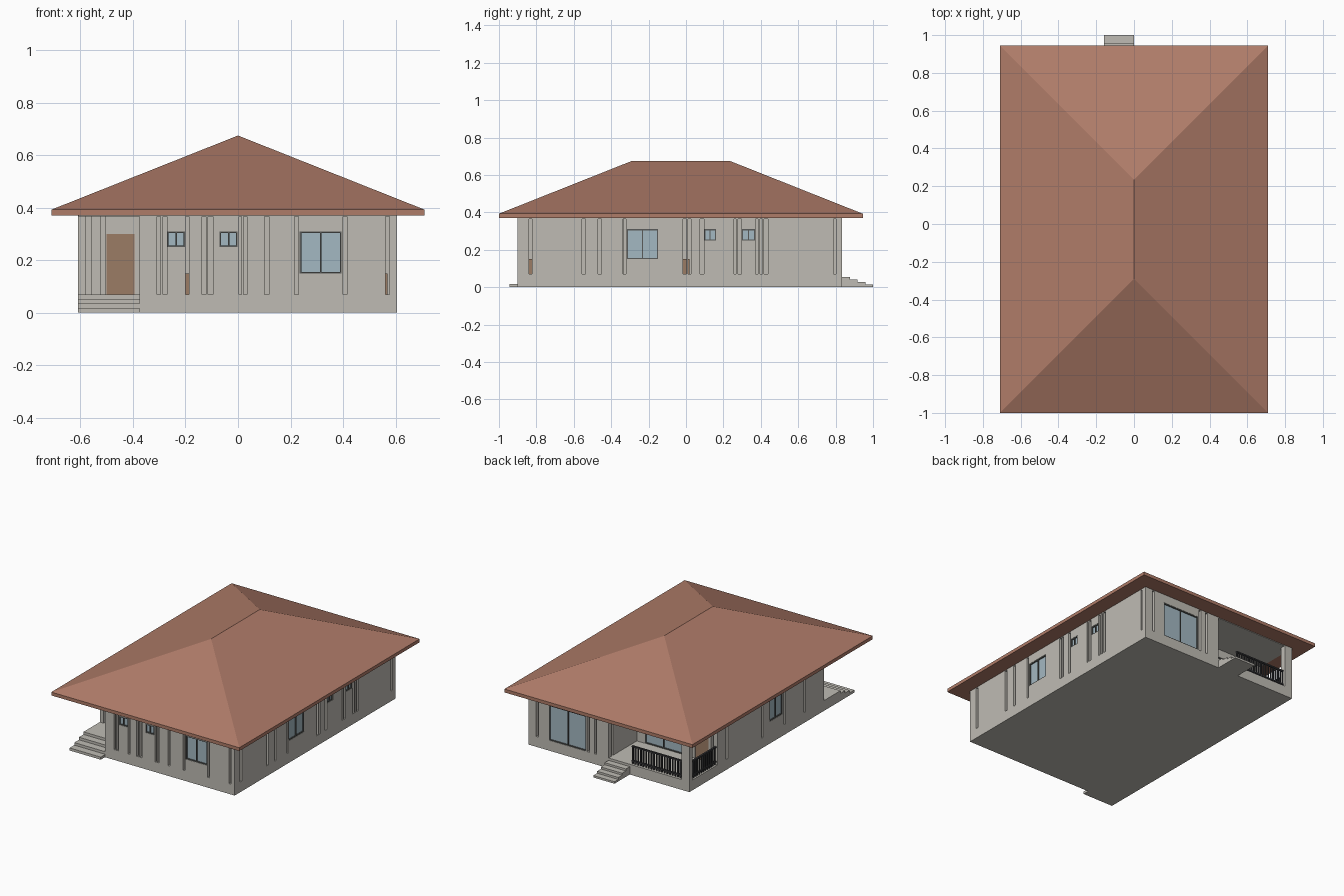
import bpy, bmesh

old = bpy.data.objects.get("Cube")
if old:
    bpy.data.objects.remove(old, do_unlink=True)


def material(name, r, g, b):
    m = bpy.data.materials.new(name)
    m.use_nodes = True
    m.diffuse_color = (r, g, b, 1)
    m.node_tree.nodes["Principled BSDF"].inputs["Base Color"].default_value = (r, g, b, 1)
    return m


PLASTER = material("plaster", .52, .50, .455)
TILE = material("roof_tile", .43, .20, .14)
GLASS = material("window_glass", .37, .48, .54)
FRAME = material("window_frame", .10, .105, .10)
WOOD = material("wood", .33, .20, .13)
IRON = material("railing_iron", .04, .04, .043)

FLOOR, EAVE, T = .07, .37, .025
LEFT, RIGHT, FRONT, BACK = .605, -.61, -.9, .835
PORCH_X, PORCH_Y = -.375, -.62      # front entrance corner
TERRACE_X, TERRACE_Y = 0, .53       # rear terrace corner


def add_box(bm, x0, x1, y0, y1, z0, z1):
    v = [bm.verts.new((x, y, z)) for z in (z0, z1)
         for x, y in ((x0, y0), (x1, y0), (x1, y1), (x0, y1))]
    bm.faces.new(v[3::-1])
    bm.faces.new(v[4:])
    for i in range(4):
        j = (i + 1) % 4
        bm.faces.new((v[i], v[j], v[j + 4], v[i + 4]))


def finish(name, bm, mat):
    me = bpy.data.meshes.new(name)
    bm.normal_update()
    bm.to_mesh(me)
    bm.free()
    me.materials.append(mat)
    ob = bpy.data.objects.new(name, me)
    bpy.context.collection.objects.link(ob)
    return ob


def boxes(name, mat, items):
    bm = bmesh.new()
    for b in items:
        add_box(bm, *b)
    return finish(name, bm, mat)


def oriented(axis, u0, u1, d0, d1, z0, z1):
    return (u0, u1, d0, d1, z0, z1) if axis == "x" else (d0, d1, u0, u1, z0, z1)


# Wall running along one axis, with narrow full-height slots, windows and doors
def wall(name, axis, d, start, end, slots=(), windows=(), doors=()):
    def b(u0, u1, z0, z1, inset=0):
        return oriented(axis, u0, u1, d + inset, d + T - inset, z0, z1)
    holes = [(s, s + w, FLOOR, EAVE) for s, w in slots] + list(windows) + list(doors)
    solid, frames, panes, leaves = [], [], [], []
    u = start
    for u0, u1, z0, z1 in sorted(holes):
        if u0 > u:
            solid.append(b(u, u0, FLOOR, EAVE))
        if z0 > FLOOR:
            solid.append(b(u0, u1, FLOOR, z0))
        if z1 < EAVE:
            solid.append(b(u0, u1, z1, EAVE))
        u = u1
    if u < end:
        solid.append(b(u, end, FLOOR, EAVE))
    f = .006
    for u0, u1, z0, z1 in windows:
        mid = (u0 + u1) / 2
        frames += [b(u0, u1, z0, z0 + f, .002), b(u0, u1, z1 - f, z1, .002)]
        frames += [b(c - f / 2, c + f / 2, z0 + f, z1 - f, .002)
                   for c in (u0 + f / 2, mid, u1 - f / 2)]
        panes.append(b(u0 + f, u1 - f, z0 + f, z1 - f, .009))
    for u0, u1, z0, z1 in doors:
        leaves.append(b(u0, u1, z0, z1, .005))
    for part, mat, items in (("", PLASTER, solid), ("_frames", FRAME, frames),
                             ("_glass", GLASS, panes), ("_door", WOOD, leaves)):
        if items:
            boxes(name + part, mat, items)


# Plinth
boxes("plinth", PLASTER, [(PORCH_X, LEFT, FRONT, BACK, 0, FLOOR),
                          (RIGHT, PORCH_X, PORCH_Y, BACK, 0, FLOOR)])

# Steps, stacked so that each is shorter than the one below
rise = FLOOR / 4
boxes("front_steps", PLASTER,
      [(RIGHT, PORCH_X, -.945 + .05 * i, PORCH_Y, rise * i, rise * (i + 1)) for i in range(4)])
rise = .0135
boxes("back_steps", PLASTER,
      [(-.16, 0, BACK, 1 - .041 * i, rise * i, rise * (i + 1)) for i in range(4)])

# Outer walls
wall("front_wall", "x", FRONT, PORCH_X, LEFT,
     slots=[(-.308, .012), (-.286, .015), (-.2, .014), (-.137, .016), (-.114, .018),
            (.004, .01), (.02, .014), (.1, .018), (.216, .014), (.4, .015), (.562, .015)],
     windows=[(-.27, -.201, .25, .31), (-.07, -.002, .25, .31), (.235, .395, .15, .31)])
wall("left_wall", "y", LEFT - T, FRONT + T, BACK - T,
     slots=[(-.84, .017), (-.555, .018), (-.47, .017), (-.338, .016), (-.016, .018),
            (.01, .016), (.075, .02), (.257, .01), (.278, .02), (.371, .014),
            (.396, .014), (.418, .02), (.788, .014)],
     windows=[(-.315, -.15, .15, .31), (.097, .16, .25, .31), (.3, .37, .25, .31)])
wall("back_wall", "x", BACK - T, TERRACE_X, LEFT,
     slots=[(.53, .018), (.145, .018), (.09, .018)],
     windows=[(.17, .45, FLOOR, .31)])
wall("right_wall", "y", RIGHT, PORCH_Y + T, TERRACE_Y - T,
     slots=[(.42, .018), (.04, .018), (-.2, .016), (-.42, .018)],
     windows=[(-.17, -.03, .15, .31)])

# Walls of the entrance and the terrace
wall("entrance_wall", "x", PORCH_Y, RIGHT, PORCH_X + T,
     slots=[(-.58, .02), (-.522, .016)], doors=[(-.5, -.395, FLOOR, .3)])
wall("entrance_side_wall", "y", PORCH_X, FRONT + T, PORCH_Y)
wall("terrace_wall", "x", TERRACE_Y - T, RIGHT, TERRACE_X + T,
     slots=[(-.58, .02)], windows=[(-.34, -.06, FLOOR, .31)],
     doors=[(-.54, -.44, FLOOR, .3)])
wall("terrace_side_wall", "y", TERRACE_X, TERRACE_Y, BACK - T, slots=[(.785, .02)])
boxes("terrace_post", PLASTER, [(RIGHT, RIGHT + .06, BACK - .035, BACK, FLOOR, EAVE)])

# Inner partitions and low cabinets
wall("front_partition", "x", -.36, PORCH_X + T, LEFT - T)
wall("middle_partition", "x", .2, RIGHT + T, LEFT - T)
wall("long_partition", "y", .06, FRONT + T, BACK - T)
boxes("cabinets", WOOD, [(x, x + .04, y, y + .04, FLOOR, .15)
                         for x, y in ((.53, -.85), (-.21, -.8), (.5, -.02))])

# Terrace railing
y_rail, x_rail = BACK - .02, RIGHT + .015
bars = []
for z in (.085, .183):
    bars += [(-.55, -.165, y_rail - .006, y_rail + .006, z, z + .009),
             (x_rail - .006, x_rail + .006, TERRACE_Y, BACK - .035, z, z + .009)]
for axis, d, u0, u1, n in (("x", y_rail, -.55, -.17, 20), ("y", x_rail, .54, .79, 13)):
    for i in range(n):
        u = u0 + (u1 - u0) * i / (n - 1)
        bars.append(oriented(axis, u - .004, u + .004, d - .004, d + .004, FLOOR, .183))
boxes("terrace_railing", IRON, bars)

# Ceiling plate
boxes("ceiling", PLASTER, [(RIGHT + .002, LEFT - .002, FRONT + .002, BACK - .002,
                            EAVE - .004, EAVE + .002)])

# Hipped roof on a thin fascia
bm = bmesh.new()
X, Y0, Y1 = .71, -1, .945
rings = [[bm.verts.new((x, y, z)) for x, y in ((-X, Y0), (X, Y0), (X, Y1), (-X, Y1))]
         for z in (EAVE, .393)]
low, top = rings
bm.faces.new(low[::-1])
for i in range(4):
    j = (i + 1) % 4
    bm.faces.new((low[i], low[j], top[j], top[i]))
r0, r1 = (bm.verts.new((0, y, .675)) for y in (-.29, .235))
bm.faces.new((top[0], top[1], r0))
bm.faces.new((top[1], top[2], r1, r0))
bm.faces.new((top[2], top[3], r1))
bm.faces.new((top[3], top[0], r0, r1))
finish("hipped_roof", bm, TILE)
